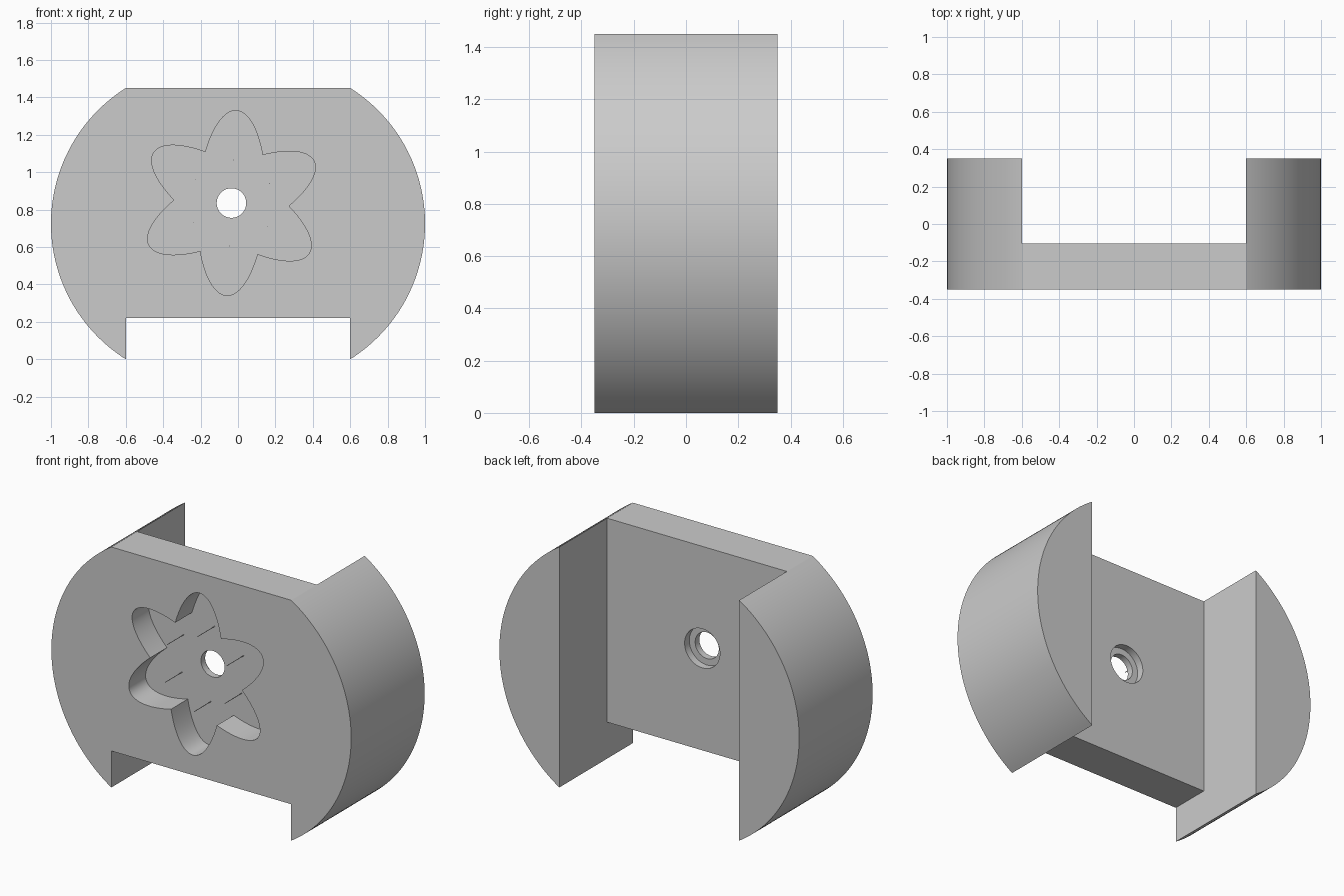
import bpy, bmesh, math
from mathutils import Vector

cube = bpy.data.objects.get("Cube")
if cube:
    bpy.data.objects.remove(cube, do_unlink=True)

grey = bpy.data.materials.new("light grey")
grey.use_nodes = True
grey.diffuse_color = (0.6, 0.6, 0.6, 1)
grey.node_tree.nodes["Principled BSDF"].inputs["Base Color"].default_value = (0.6, 0.6, 0.6, 1)

HEIGHT, FRONT, BACK, PLATE_BACK = 1.45, -0.35, 0.35, -0.105
FLAT = 0.6                       # half width of the flat top
MID = HEIGHT / 2
HUB = Vector((-0.035, 0.835))    # centre of the flower and its hole
TILT = math.radians(87)
FLOOR = FRONT + 0.16


def prism(name, outline, y0, y1):
    """Extrude an (x, z) outline from y0 to y1."""
    bm = bmesh.new()
    face = bm.faces.new([bm.verts.new((x, y0, z)) for x, z in outline])
    grown = bmesh.ops.extrude_face_region(bm, geom=[face])
    bmesh.ops.translate(bm, vec=(0, y1 - y0, 0),
                        verts=[v for v in grown["geom"] if isinstance(v, bmesh.types.BMVert)])
    bmesh.ops.recalc_face_normals(bm, faces=bm.faces[:])
    mesh = bpy.data.meshes.new(name)
    bm.to_mesh(mesh)
    bm.free()
    mesh.materials.append(grey)
    obj = bpy.data.objects.new(name, mesh)
    bpy.context.collection.objects.link(obj)
    return obj


def box(x0, x1, z0, z1):
    return [(x0, z0), (x1, z0), (x1, z1), (x0, z1)]


def ring(radius_at, count, centre=HUB):
    """Closed outline with radius_at(angle) around a centre."""
    angles = [TILT + 2 * math.pi * i / count for i in range(count)]
    return [(centre.x + radius_at(a) * math.cos(a),
             centre.y + radius_at(a) * math.sin(a)) for a in angles]


def petal_radius(angle):
    """Three crossed ellipses make six pointed petals."""
    a = (angle - TILT + math.pi / 6) % (math.pi / 3) - math.pi / 6
    return 1 / math.hypot(math.cos(a) / 0.495, math.sin(a) / 0.181)


def cut(target, cutter):
    cutter.hide_render = True
    mod = target.modifiers.new("cut", "BOOLEAN")
    mod.operation, mod.solver, mod.object = "DIFFERENCE", "EXACT", cutter
    bpy.context.view_layer.objects.active = target
    bpy.ops.object.modifier_apply(modifier=mod.name)
    bpy.data.objects.remove(cutter, do_unlink=True)


# Body: flat top and bottom, bowed sides
bow = (MID ** 2 + (1 - FLAT) ** 2) / (2 * (1 - FLAT))
sweep = math.asin(MID / bow)
STEPS = 64
right = [(1 - bow + bow * math.cos(t), MID + bow * math.sin(t))
         for t in (sweep * (2 * i / STEPS - 1) for i in range(STEPS + 1))]
body = prism("body", right + [(-x, z) for x, z in reversed(right)], FRONT, BACK)

# Open back between the wings, and the notch below the plate
cut(body, prism("back_cutter", box(-FLAT, FLAT, -0.2, HEIGHT + 0.2), PLATE_BACK, BACK + 0.2))
cut(body, prism("notch_cutter", box(-FLAT, FLAT, -0.2, 0.22), FRONT - 0.2, BACK + 0.2))

# Flower recess, through hole and wider bore at the back
cut(body, prism("flower_cutter", ring(petal_radius, 240), FRONT - 0.1, FLOOR))
cut(body, prism("hole_cutter", ring(lambda a: 0.079, 48), FRONT - 0.1, BACK))
cut(body, prism("bore_cutter", ring(lambda a: 0.118, 48), PLATE_BACK - 0.045, BACK))

# Hair-thin pins, one in each petal
for i in range(6):
    a = TILT + i * math.pi / 3
    spot = HUB + 0.23 * Vector((math.cos(a), math.sin(a)))
    prism(f"pin_{i + 1}", ring(lambda t: 0.002, 6, spot), FRONT, FLOOR)

bpy.ops.object.select_all(action="DESELECT")
body.select_set(True)
bpy.context.view_layer.objects.active = body
bpy.ops.object.shade_smooth_by_angle(angle=math.radians(30))
